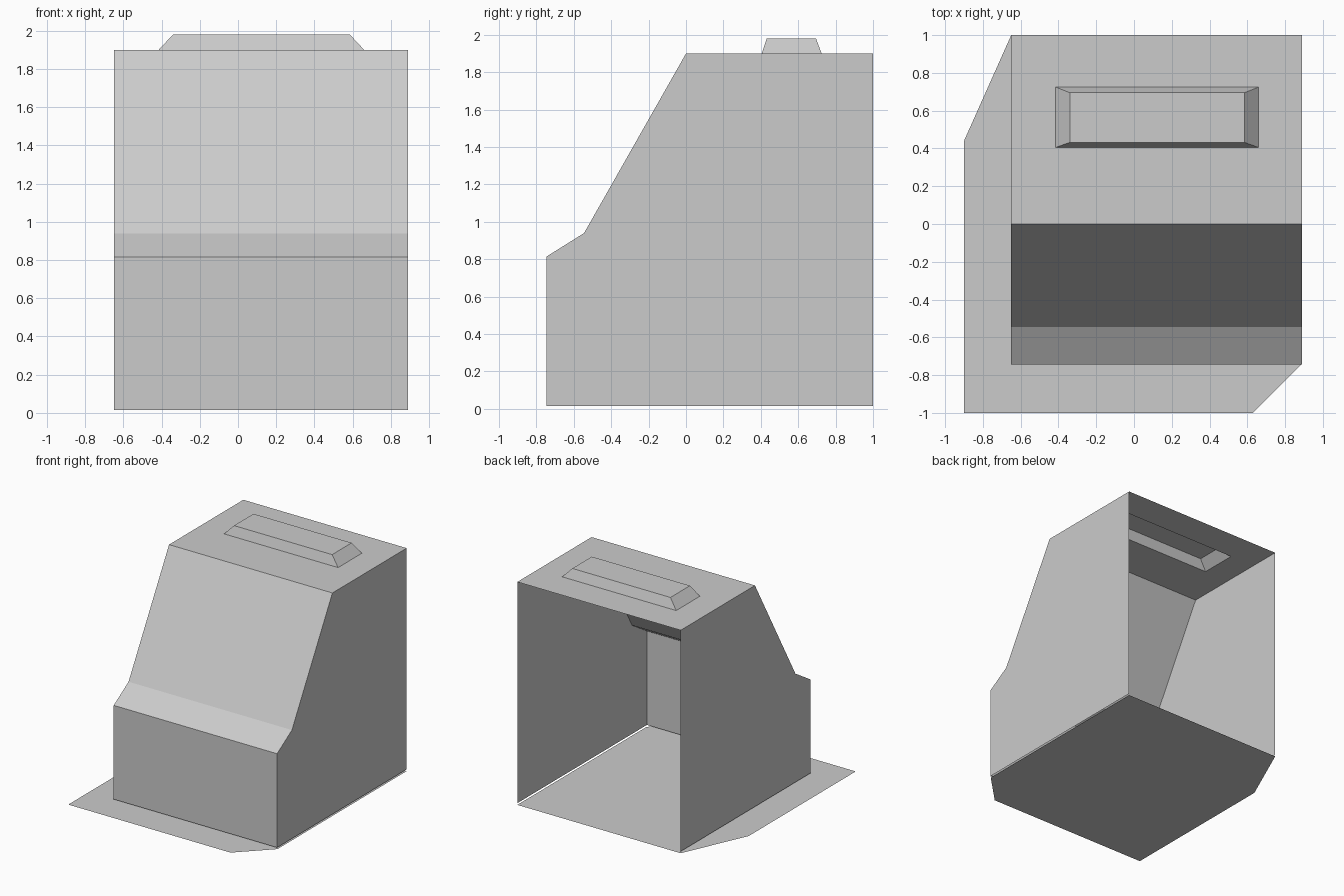
import bpy
import bmesh

cube = bpy.data.objects.get("Cube")
if cube:
    bpy.data.objects.remove(cube, do_unlink=True)

grey = bpy.data.materials.new("light grey")
grey.use_nodes = True
colour = (0.6, 0.6, 0.6, 1)
grey.diffuse_color = colour
grey.node_tree.nodes["Principled BSDF"].inputs["Base Color"].default_value = colour

LEFT, RIGHT = 0.89, -0.65
BOTTOM, TOP = 0.015, 1.9


def finish(name, bm):
    """Turn a bmesh into a flat-shaded grey object."""
    mesh = bpy.data.meshes.new(name)
    bm.to_mesh(mesh)
    bm.free()
    mesh.materials.append(grey)
    obj = bpy.data.objects.new(name, mesh)
    bpy.context.collection.objects.link(obj)
    return obj


def rect(bm, x0, x1, y0, y1, z):
    """Four corner vertices, anticlockwise from above."""
    return [bm.verts.new((x, y, z)) for x, y in ((x0, y0), (x1, y0), (x1, y1), (x0, y1))]


def bridge(bm, lower, upper):
    for i in range(4):
        j = (i + 1) % 4
        bm.faces.new((lower[i], lower[j], upper[j], upper[i]))


# Thin ground plate with two clipped corners
bm = bmesh.new()
outline = [(-0.9, -1), (0.63, -1), (LEFT, -0.74), (LEFT, 1), (RIGHT, 1), (-0.9, 0.44)]
bm.faces.new([bm.verts.new((x, y, 0)) for x, y in outline])
finish("ground_plate", bm)

# Side walls and stepped front, open at the back and underneath
bm = bmesh.new()
profile = [(-0.745, BOTTOM), (-0.745, 0.815), (-0.545, 0.94), (0, TOP)]
back = [(1, TOP), (1, BOTTOM)]
sides = [[bm.verts.new((x, y, z)) for y, z in profile + back] for x in (RIGHT, LEFT)]
bm.faces.new(sides[0][::-1])
bm.faces.new(sides[1])
for i in range(len(profile) - 1):
    bm.faces.new((sides[0][i], sides[1][i], sides[1][i + 1], sides[0][i + 1]))
bmesh.ops.recalc_face_normals(bm, faces=bm.faces)
finish("walls_and_front", bm)

# Roof whose middle rises into a hollow bevelled hatch
bm = bmesh.new()
edge = rect(bm, RIGHT, LEFT, 0, 1, TOP)
hatch_base = rect(bm, -0.415, 0.66, 0.405, 0.725, TOP)
hatch_top = rect(bm, -0.34, 0.585, 0.432, 0.695, 1.98)
bridge(bm, edge, hatch_base)
bridge(bm, hatch_base, hatch_top)
bm.faces.new(hatch_top)
finish("roof_with_hatch", bm)
